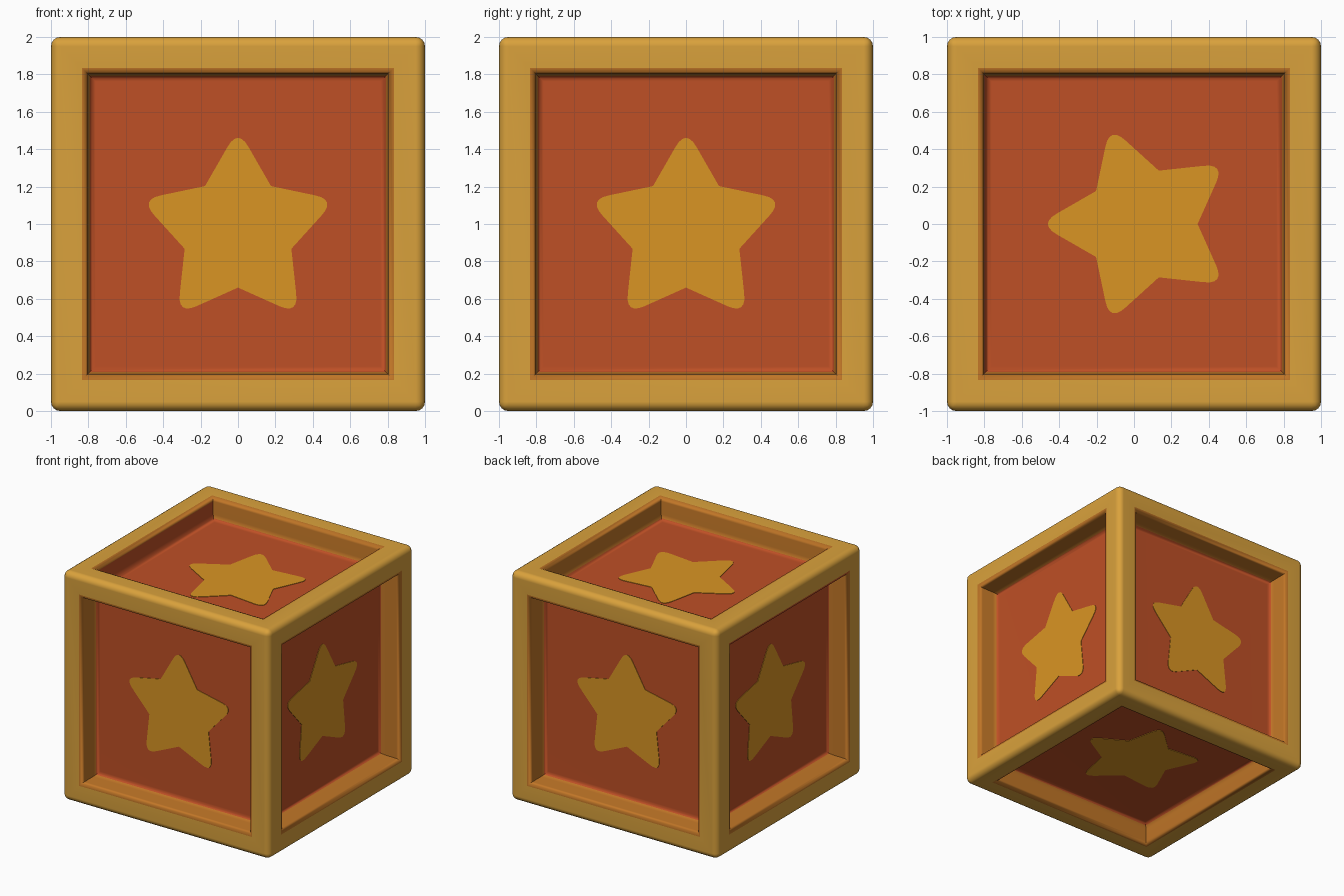
import bpy, bmesh, math
from mathutils import Matrix, Vector

old = bpy.data.objects.get("Cube")
if old:
    bpy.data.objects.remove(old, do_unlink=True)


def material(name, rgb):
    m = bpy.data.materials.new(name)
    m.use_nodes = True
    m.diffuse_color = (*rgb, 1)
    m.node_tree.nodes["Principled BSDF"].inputs["Base Color"].default_value = (*rgb, 1)
    return m


gold = material("frame gold", (0.70, 0.36, 0.045))
orange = material("recess orange", (0.53, 0.18, 0.02))
red = material("panel red", (0.52, 0.08, 0.019))
yellow = material("star yellow", (0.70, 0.30, 0.017))
GOLD, ORANGE, RED = 0, 1, 2


def make_object(name, bm, mats):
    me = bpy.data.meshes.new(name)
    bm.to_mesh(me)
    bm.free()
    ob = bpy.data.objects.new(name, me)
    bpy.context.collection.objects.link(ob)
    for m in mats:
        me.materials.append(m)
    return ob


# Crate body: bevelled cube with a stepped, softened recess in every side
bm = bmesh.new()
bmesh.ops.create_cube(bm, size=2)
bmesh.ops.bevel(bm, geom=bm.edges[:], offset=0.05, segments=4, profile=0.5, affect='EDGES')
sides = [f for f in bm.faces if f.calc_area() > 3]

# Each step: inward distance, depth change, material of the ring
steps = [
    (0.115, 0, GOLD),
    (0.022, -0.008, ORANGE),
    (0.010, -0.022, ORANGE),
    (0.003, -0.11, ORANGE),
    (0.010, -0.03, ORANGE),
    (0.012, -0.012, RED),
    (0.016, -0.006, RED),
]
for width, drop, colour in steps:
    ring = bmesh.ops.inset_individual(bm, faces=sides, thickness=width, depth=drop,
                                      use_even_offset=True)["faces"]
    for f in ring:
        if f not in sides:
            f.material_index = colour
for f in sides:
    f.material_index = RED

# The inner wall on one side of the top recess is red like its panel
for f in bm.faces:
    c = f.calc_center_median()
    if f.material_index == ORANGE and c.x < -0.7 and abs(c.y) < 0.1 and 0.79 < c.z < 0.96:
        f.material_index = RED

panel_level = max(f.calc_center_median().z for f in sides)
bmesh.ops.translate(bm, verts=bm.verts[:], vec=(0, 0, 1))
crate = make_object("crate_body", bm, [gold, orange, red])
bpy.context.view_layer.objects.active = crate
crate.select_set(True)
bpy.ops.object.shade_smooth_by_angle(angle=math.radians(50))
crate.select_set(False)
weighted = crate.modifiers.new("weighted_normals", 'WEIGHTED_NORMAL')
weighted.keep_sharp = True


# Star outline with rounded tips
def star_outline(outer=0.55, inner=0.3, soft=0.32, arc=6):
    def polar(r, step):
        a = math.pi / 2 + step * math.pi / 5
        return Vector((r * math.cos(a), r * math.sin(a) - 0.04, 0))
    pts = []
    for i in range(0, 10, 2):
        tip = polar(outer, i)
        before, after = polar(inner, i - 1), polar(inner, i + 1)
        pts.append(before)
        start, end = tip.lerp(before, soft), tip.lerp(after, soft)
        for k in range(arc + 1):
            t = k / arc
            pts.append(start.lerp(tip, t).lerp(tip.lerp(end, t), t))
    return pts


# One thin star plate on every panel: name, outward direction, pointing direction
UP = (0, 0, 1)
placements = [
    ("front", (0, -1, 0), UP),
    ("back", (0, 1, 0), UP),
    ("left", (1, 0, 0), UP),
    ("right", (-1, 0, 0), UP),
    ("top", UP, (-1, 0, 0)),
    ("bottom", (0, 0, -1), (1, 0, 0)),
]
for side, out, point in placements:
    out, point = Vector(out), Vector(point)
    bm = bmesh.new()
    face = bm.faces.new([bm.verts.new(p) for p in star_outline()])
    raised = bmesh.ops.extrude_face_region(bm, geom=[face])["geom"]
    bmesh.ops.translate(bm, vec=(0, 0, 0.006),
                        verts=[v for v in raised if isinstance(v, bmesh.types.BMVert)])
    bmesh.ops.recalc_face_normals(bm, faces=bm.faces[:])
    place = Matrix((point.cross(out), point, out)).transposed().to_4x4()
    place.translation = out * (panel_level - 0.002) + Vector((0, 0, 1))
    bm.transform(place)
    make_object(side + "_star", bm, [yellow])
